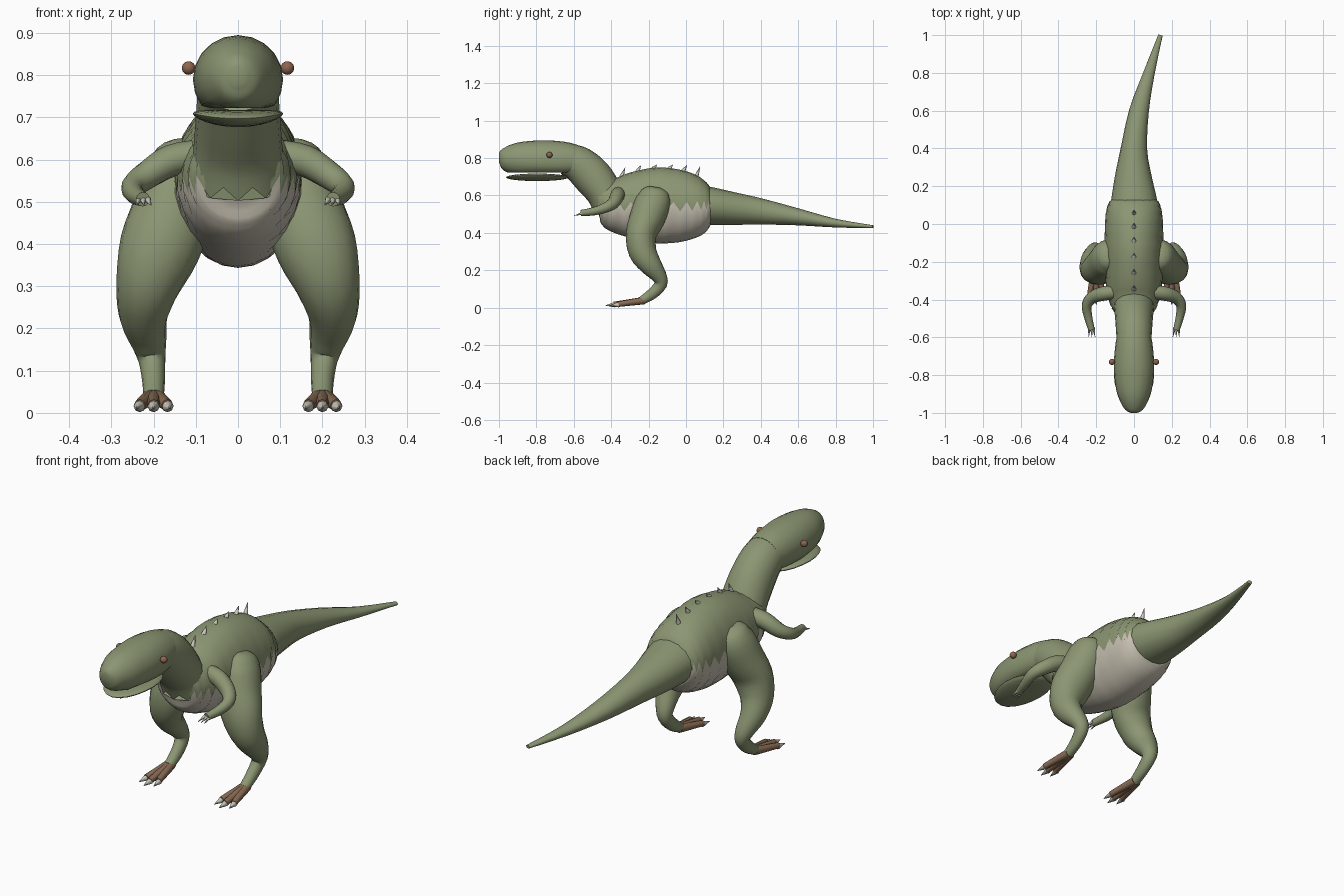
import bpy, bmesh, math
from mathutils import Vector

if "Cube" in bpy.data.objects:
    bpy.data.objects.remove(bpy.data.objects["Cube"])


def material(name, rgb):
    m = bpy.data.materials.new(name)
    m.use_nodes = True
    m.diffuse_color = (*rgb, 1)
    bsdf = m.node_tree.nodes["Principled BSDF"]
    bsdf.inputs["Base Color"].default_value = (*rgb, 1)
    bsdf.inputs["Roughness"].default_value = 0.8
    return m


GREEN = material("skin green", (0.26, 0.305, 0.17))
CREAM = material("belly cream", (0.56, 0.52, 0.43))
BONE = material("claw bone", (0.60, 0.58, 0.50))
BROWN = material("foot brown", (0.25, 0.15, 0.09))
EYE = material("eye brown", (0.27, 0.13, 0.08))


def spline(pts, sub):
    """Catmull-Rom through tuples of any length."""
    out = []
    for i in range(len(pts) - 1):
        p0, p1, p2, p3 = (pts[max(i - 1, 0)], pts[i], pts[i + 1],
                          pts[min(i + 2, len(pts) - 1)])
        for k in range(sub):
            t = k / sub
            out.append([b + 0.5 * t * (c - a + t * (2*a - 5*b + 4*c - d
                        + t * (3*(b - c) + d - a)))
                        for a, b, c, d in zip(p0, p1, p2, p3)])
    return out + [list(pts[-1])]


def finish(name, bm, mats):
    bmesh.ops.recalc_face_normals(bm, faces=bm.faces)
    me = bpy.data.meshes.new(name)
    bm.to_mesh(me)
    bm.free()
    for m in mats:
        me.materials.append(m)
    ob = bpy.data.objects.new(name, me)
    bpy.context.collection.objects.link(ob)
    bpy.ops.object.select_all(action="DESELECT")
    ob.select_set(True)
    bpy.context.view_layer.objects.active = ob
    bpy.ops.object.shade_smooth_by_angle(angle=math.radians(50))
    return ob


def loft(name, pts, mats, n=16, sub=3, ref=(1, 0, 0), split=None, jag=0, floor=None):
    """Tube through (x, y, z, side radius, upright radius) stations.
    split(i, y) gives the height where the colour changes on ring i."""
    st = spline(pts, sub)
    cs = [Vector(s[:3]) for s in st]
    bm = bmesh.new()
    rings = []
    for i, (c, s) in enumerate(zip(cs, st)):
        t = (cs[min(i + 1, len(cs) - 1)] - cs[max(i - 1, 0)]).normalized()
        u = Vector(ref)
        u = (u - t * u.dot(t)).normalized()
        v = u.cross(t)
        a = 0
        if split:
            a = math.asin(max(-0.9, min(0.9, (split(i, c.y) - c.z) / s[4])))
        ring = []
        for k in range(n):
            h = n // 2
            if k < h:
                ang = a + (math.pi - 2 * a) * k / h
            else:
                ang = math.pi - a + (math.pi + 2 * a) * (k - h) / h
            p = c + u * s[3] * math.cos(ang) + v * s[4] * math.sin(ang)
            if jag and i == len(cs) - 1:
                p += t * jag * (1 if k % 2 else -1)
            if floor:
                p.z = max(p.z, floor)
            ring.append(bm.verts.new(p))
        rings.append(ring)
    for r0, r1 in zip(rings, rings[1:]):
        for k in range(n):
            j = (k + 1) % n
            f = bm.faces.new((r0[k], r0[j], r1[j], r1[k]))
            f.material_index = int(split is not None and k >= n // 2)
    for r in (rings[0], rings[-1]):
        bm.faces.new(r)
    return finish(name, bm, mats)


def spike(name, base, tip, r, mat, r_tip=0.001):
    ref = (0, 0, 1) if abs(base[2] - tip[2]) < 0.02 else (1, 0, 0)
    return loft(name, [(*base, r, r), (*tip, r_tip, r_tip)], [mat], n=8, sub=1, ref=ref)


def ball(name, centre, size, mat, bend=0):
    bm = bmesh.new()
    bmesh.ops.create_uvsphere(bm, u_segments=20, v_segments=12, radius=1)
    for v in bm.verts:
        lift = bend * v.co.x ** 2
        v.co = Vector(centre) + Vector([a * b for a, b in zip(v.co, size)])
        v.co.z += lift
    return finish(name, bm, [mat])


# Torso with a ragged edge between back and belly
loft("torso", [(0, -.49, .555, .05, .05), (0, -.47, .56, .10, .10),
               (0, -.43, .56, .125, .125), (0, -.36, .55, .145, .155),
               (0, -.26, .548, .153, .185), (0, -.15, .547, .156, .203),
               (0, -.03, .543, .156, .193), (0, .06, .54, .15, .165),
               (0, .11, .54, .135, .13), (0, .13, .54, .12, .10)],
     [GREEN, CREAM], n=24,
     split=lambda i, y: .54 + .08 * max(y, 0) + (.025 if i % 2 else -.025))

# Tail curving to the left
loft("tail", [(0, .08, .548, .125, .106), (0, .13, .543, .121, .102),
              (-.004, .25, .53, .098, .088), (0, .4, .514, .07, .07),
              (.027, .6, .485, .052, .045), (.08, .8, .452, .03, .023),
              (.14, 1, .433, .012, .008)], [GREEN])

# Neck ending in a ragged bib
loft("neck", [(0, -.64, .795, .09, .085), (0, -.57, .765, .095, .098),
              (0, -.50, .70, .1, .105), (0, -.44, .62, .106, .097),
              (0, -.41, .55, .112, .092)], [GREEN], n=20, jag=.016)

# Head with a flat underside, and the lower jaw
loft("head", [(0, -1, .80, .018, .025), (0, -.985, .80, .045, .05),
              (0, -.95, .796, .068, .073), (0, -.88, .793, .094, .094),
              (0, -.76, .79, .107, .105), (0, -.65, .787, .1, .1),
              (0, -.58, .785, .088, .085)], [GREEN], n=20, floor=.722)
ball("lower_jaw", (0, -.795, .697), (.107, .168, .02), GREEN, bend=.012)

# Back spikes, larger toward both ends
for i, (y, z, h) in enumerate([(-.345, .70, .05), (-.26, .728, .034), (-.175, .743, .022),
                               (-.09, .743, .022), (-.015, .73, .033), (.055, .70, .055)]):
    spike(f"back_spike_{i + 1}", (0, y, z), (0, y + .02, z + h), .012, BONE)

for side, s in (("left", 1), ("right", -1)):
    def flip(pts):
        return [(p[0] * s, *p[1:]) for p in pts]

    ball(f"{side}_eye", (.117 * s, -.73, .817), (.016, .016, .016), EYE)

    # Leg from hip to ankle
    loft(f"{side}_leg", flip([
        (.135, -.165, .645, .02, .03), (.136, -.168, .625, .055, .068),
        (.14, -.175, .57, .082, .094), (.155, -.207, .48, .096, .094),
        (.186, -.24, .39, .096, .082), (.214, -.232, .30, .076, .075),
        (.224, -.19, .23, .058, .06), (.212, -.145, .17, .043, .042),
        (.204, -.135, .125, .032, .034), (.2, -.18, .075, .027, .03),
        (.2, -.24, .036, .024, .022)]), [GREEN])

    # Foot with three clawed toes
    for i, d in enumerate((-1, 0, 1)):
        x = .2 + d * .033
        reach = -.385 if d == 0 else -.365
        spike(f"{side}_toe_{i + 1}", ((.2 + d * .006) * s, -.225, .038),
              (x * s, reach, .018), .02, BROWN, .014)
        spike(f"{side}_toe_claw_{i + 1}", (x * s, reach + .005, .016),
              ((x + d * .006) * s, reach - .045, .012), .0145, BONE)

    # Arm bent forward with three claws
    loft(f"{side}_arm", flip([
        (.09, -.36, .612, .036, .036), (.16, -.368, .597, .038, .038),
        (.22, -.388, .56, .033, .033), (.25, -.43, .535, .027, .027),
        (.243, -.49, .516, .022, .022), (.225, -.56, .506, .017, .017)]),
        [GREEN], n=12, ref=(0, 0, 1))
    for i, d in enumerate((-1, 0, 1)):
        spike(f"{side}_hand_claw_{i + 1}", ((.225 + d * .011) * s, -.55, .506),
              ((.223 + d * .017) * s, -.598, .492), .008, BONE)
